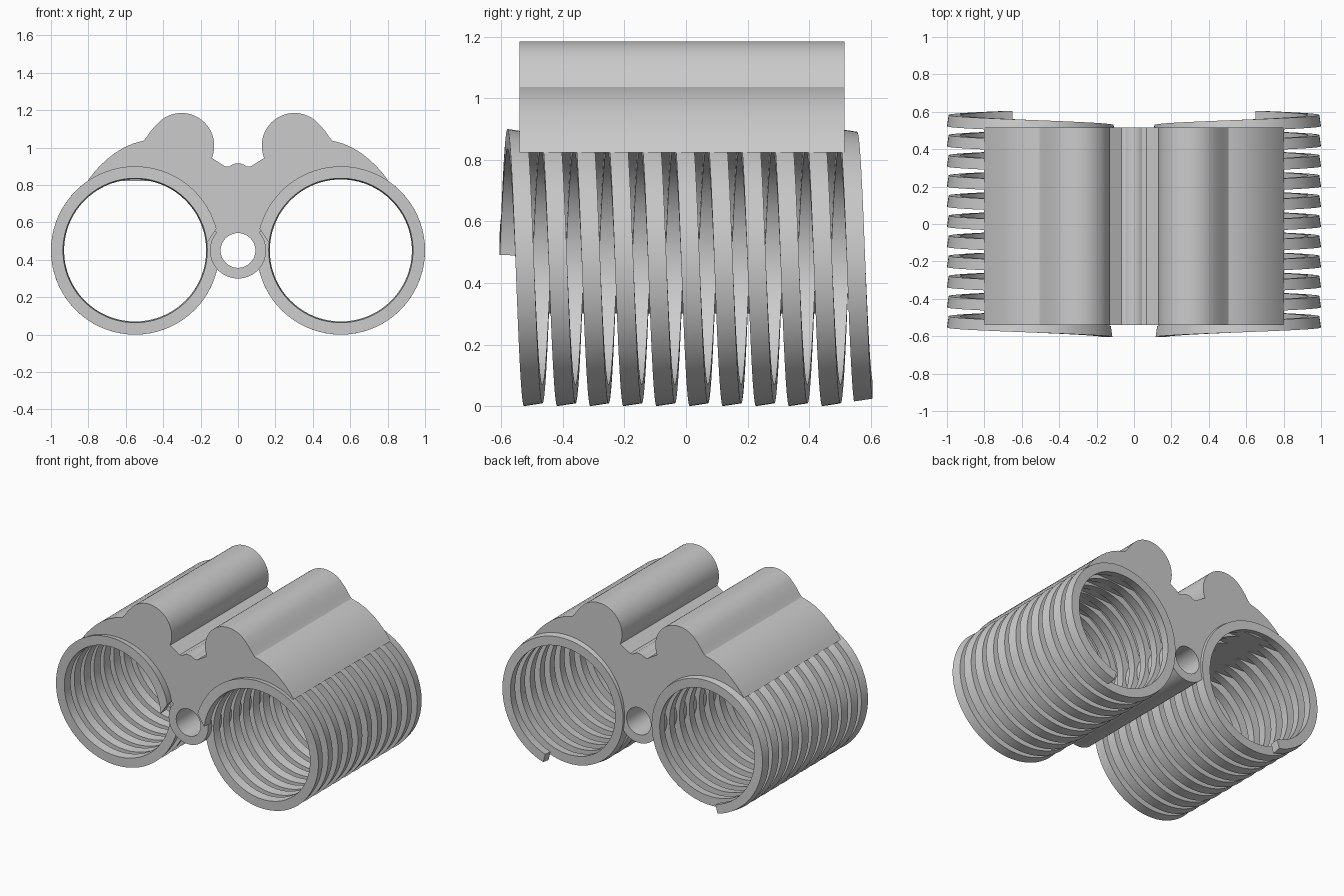
import bpy, bmesh
from math import sin, cos, radians, atan2, degrees

if "Cube" in bpy.data.objects:
    bpy.data.objects.remove(bpy.data.objects["Cube"])

CX, CZ = 0.55, 0.45          # coil axis
PITCH, WIDTH = 0.1076, 0.06


def arc(cx, cz, r, a0, a1, n):
    return [(cx + r * cos(radians(a0 + (a1 - a0) * i / n)),
             cz + r * sin(radians(a0 + (a1 - a0) * i / n))) for i in range(n + 1)]


def finish(name, bm, angle=30):
    bmesh.ops.remove_doubles(bm, verts=bm.verts, dist=1e-5)
    bmesh.ops.recalc_face_normals(bm, faces=bm.faces)
    me = bpy.data.meshes.new(name)
    bm.to_mesh(me)
    bm.free()
    ob = bpy.data.objects.new(name, me)
    bpy.context.collection.objects.link(ob)
    bpy.ops.object.select_all(action='DESELECT')
    ob.select_set(True)
    bpy.context.view_layer.objects.active = ob
    bpy.ops.object.shade_smooth_by_angle(angle=radians(angle))
    return ob


# Flat strip wound into a coil, with a slanted front end
def coil(name, side):
    bm = bmesh.new()
    turns = 10 + 249 / 360
    n = 770
    section = [(0.450, -WIDTH / 2), (0.441, WIDTH / 2),
               (0.380, WIDTH / 2), (0.386, -WIDTH / 2)]
    prev = first = None
    for i in range(n + 1):
        t = i / n * turns
        ring = []
        for k, (r, dy) in enumerate(section):
            a = 174 - 360 * t
            if i == 0 and k < 2:
                a -= 9
            elif i == 1 and k < 2:
                a -= 7
            elif i == 2 and k < 2:
                a -= 4
            a = radians(a)
            ring.append(bm.verts.new((side * (CX + r * cos(a)),
                                      -0.575 + PITCH * t + dy,
                                      CZ + r * sin(a))))
        if prev:
            for k in range(4):
                j = (k + 1) % 4
                bm.faces.new((prev[k], prev[j], ring[j], ring[k]))
        else:
            first = ring
        prev = ring
    bm.faces.new(first)
    bm.faces.new(prev)
    return finish(name, bm)


# Half of the body outline, from the top centre round to the hinge bottom
def half_outline(flat_z):
    pts = arc(0, 0.848, 0.068, 90, 50, 5)                # small centre ridge
    pts += [(0.066, 0.898)]
    lobe_start = degrees(atan2(-0.065, -0.16))           # tube lobe
    pts += arc(0.302, 1.01, 0.175, lobe_start + 360, 42, 24)
    pts += [(0.465, 1.09), (0.485, 1.06), (0.505, 1.037)]
    pts += [(0.56, 1.022), (0.61, 1.000), (0.66, 0.970), (0.705, 0.934),
            (0.745, 0.895), (0.775, 0.861), (0.803, 0.823)]
    pts += [(0.72, flat_z), (0.375, flat_z)]             # underside over the coil
    pts += arc(CX, CZ, 0.425, 116, 164, 14)              # web beside the coil
    pts += arc(0, 0.45, 0.15, 40, -90, 20)               # hinge barrel
    return pts


def add_spline(cu, pts):
    sp = cu.splines.new('POLY')
    sp.points.add(len(pts) - 1)
    for p, (x, z) in zip(sp.points, pts):
        p.co = (x, z, 0, 1)
    sp.use_cyclic_u = True


# Body extruded along y, with the hinge bore as an inner loop
cu = bpy.data.curves.new("body_profile", 'CURVE')
cu.dimensions = '2D'
cu.fill_mode = 'BOTH'
cu.extrude = 0.5275
right = half_outline(0.838)
left = [(-x, z) for x, z in half_outline(0.822)]
add_spline(cu, right + left[1:-1][::-1])
add_spline(cu, arc(0, 0.45, 0.093, 0, 360, 40)[:-1])
tmp = bpy.data.objects.new("body_profile", cu)
bpy.context.collection.objects.link(tmp)
bpy.context.view_layer.update()
src = bpy.data.meshes.new_from_object(
    tmp.evaluated_get(bpy.context.evaluated_depsgraph_get()))
bm = bmesh.new()
bm.from_mesh(src)
for v in bm.verts:
    x, y, z = v.co
    v.co = (x, -z - 0.0125, y)
bpy.data.objects.remove(tmp)
bpy.data.meshes.remove(src)
finish("body", bm, 25)

coil("right_coil", 1)
coil("left_coil", -1)
